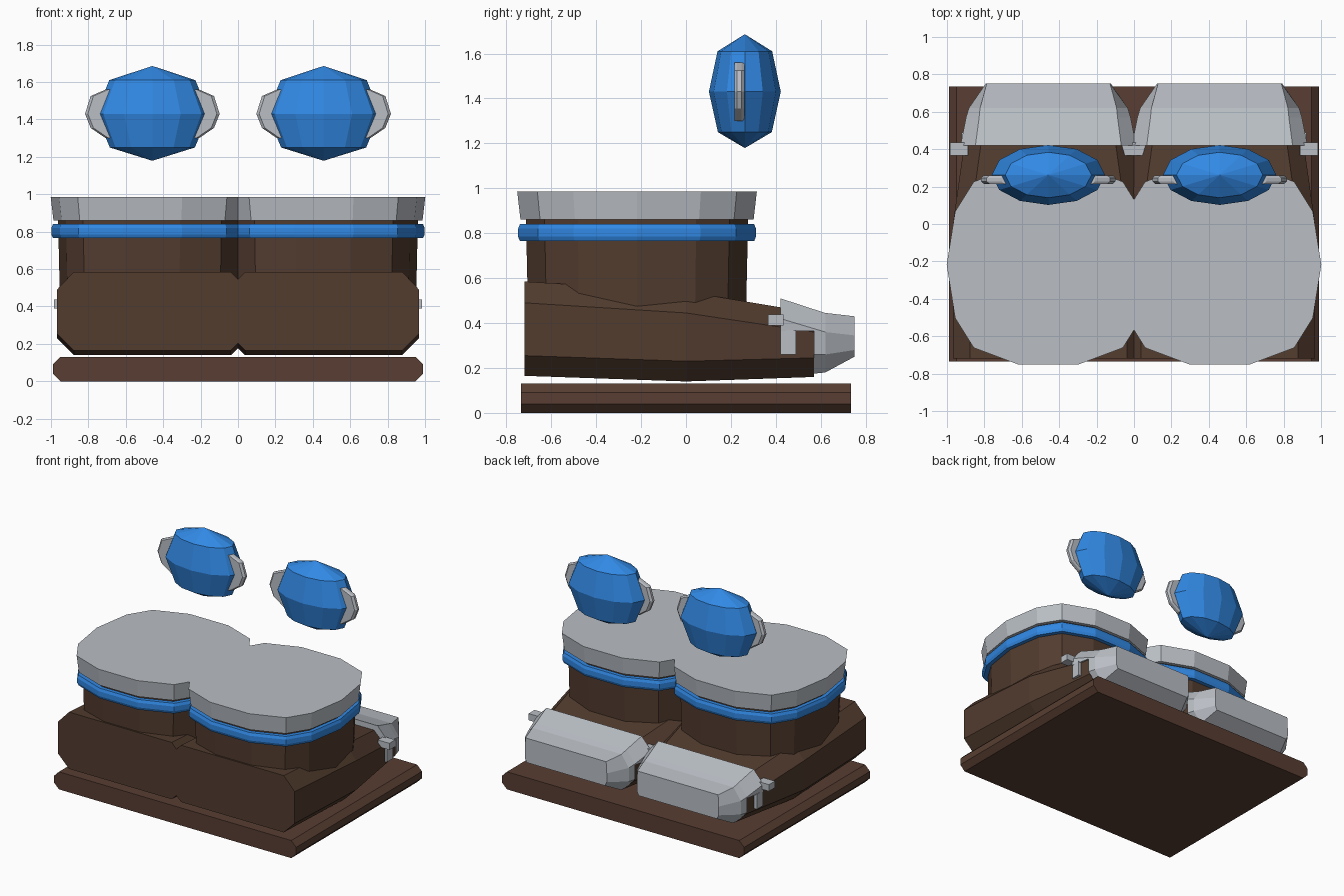
import bpy, bmesh, math

cube = bpy.data.objects.get("Cube")
if cube:
    bpy.data.objects.remove(cube, do_unlink=True)


def material(name, rgb):
    m = bpy.data.materials.new(name)
    m.use_nodes = True
    col = (*rgb, 1)
    m.diffuse_color = col
    m.node_tree.nodes["Principled BSDF"].inputs["Base Color"].default_value = col
    return m


LEATHER = material("dark brown leather", (0.085, 0.045, 0.028))
WOOD = material("reddish brown base", (0.098, 0.048, 0.032))
METAL = material("light grey metal", (0.49, 0.52, 0.56))
BLUE = material("bright blue", (0.031, 0.25, 0.78))


def loft(name, rings, mat):
    """Skin equal-length rings of points and close both ends."""
    bm = bmesh.new()
    rows = [[bm.verts.new(p) for p in ring] for ring in rings]
    n = len(rows[0])
    for a, b in zip(rows, rows[1:]):
        for i in range(n):
            j = (i + 1) % n
            bm.faces.new((a[i], a[j], b[j], b[i]))
    bm.faces.new(rows[0])
    bm.faces.new(rows[-1])
    bmesh.ops.recalc_face_normals(bm, faces=bm.faces)
    me = bpy.data.meshes.new(name)
    bm.to_mesh(me)
    bm.free()
    me.materials.append(mat)
    ob = bpy.data.objects.new(name, me)
    bpy.context.collection.objects.link(ob)
    return ob


def box(name, x, y, z, mat):
    return loft(name, [[(x[0], y[0], h), (x[1], y[0], h), (x[1], y[1], h), (x[0], y[1], h)]
                       for h in z], mat)


def section(cx, y, half):
    """Mirror a half profile of (half width, z) into a ring at depth y."""
    right = [(cx + w, y, z) for w, z in half]
    left = [(cx - w, y, z) for w, z in reversed(half)]
    return right + left


# Squarish fourteen-sided outline shared by leg, band and lid
QUARTER = [(0.5, 0.285), (0.4, 0.445), (0.16, 0.535)]
upper = [(0.545, 0)] + QUARTER + [(-x, y) for x, y in reversed(QUARTER)]
OUTLINE = upper + [(-x, -y) for x, y in upper]


def stack(name, cx, levels, mat):
    return loft(name, [[(cx + x * s, y * s - 0.218, z) for x, y in OUTLINE]
                       for s, z in levels], mat)


# Base slab with chamfered long edges
slab = [(0.95, 0), (0.99, 0.04), (0.99, 0.09), (0.95, 0.13)]
loft("base_slab", [section(0, y, slab) for y in (-0.735, 0.735)], WOOD)

for side, sx in (("left", 1), ("right", -1)):
    cx = 0.458 * sx

    # Foot: chamfered box lofted from heel to toe
    stations = [(-0.72, 0.51, 0.165, 0.255, 0.49, 0.585),
                (0.0, 0.51, 0.14, 0.23, 0.445, 0.54),
                (0.57, 0.43, 0.16, 0.245, 0.36, 0.445)]
    loft(side + "_foot",
         [section(cx, y, [(w - 0.09, a), (w, b), (w, c), (w - 0.09, d)])
          for y, w, a, b, c, d in stations], LEATHER)

    # Leg, trim band and lid
    stack(side + "_leg", cx, [(0.905, 0.4), (0.925, 0.87)], LEATHER)
    stack(side + "_band", cx,
          [(0.975, 0.765), (0.99, 0.785), (0.99, 0.82), (0.975, 0.84)], BLUE)
    stack(side + "_lid", cx, [(0.97, 0.86), (0.997, 0.985)], METAL)

    # Toe guard: hood over the foot and closed nose
    loft(side + "_toe_hood", [
        section(cx, 0.42, [(0.47, 0.365), (0.47, 0.42), (0.39, 0.51)]),
        section(cx, 0.57, [(0.44, 0.365), (0.44, 0.375), (0.37, 0.461)])], METAL)
    loft(side + "_toe_nose", [
        section(cx, 0.57, [(0.36, 0.175), (0.44, 0.26), (0.44, 0.375), (0.37, 0.461)]),
        section(cx, 0.62, [(0.36, 0.18), (0.425, 0.26), (0.425, 0.36), (0.365, 0.445)]),
        section(cx, 0.75, [(0.32, 0.25), (0.335, 0.28), (0.335, 0.345), (0.33, 0.43)])],
        METAL)

    # Floating faceted gem
    rings = [(0.01, 1.18), (0.75, 1.25), (1, 1.43), (0.76, 1.61), (0.01, 1.685)]
    angles = [math.tau * i / 12 for i in range(12)]
    loft(side + "_gem",
         [[(cx + 0.303 * s * math.cos(a), 0.262 + 0.16 * s * math.sin(a), z)
           for a in angles] for s, z in rings], BLUE)

    for end, ex in (("outer", sx), ("inner", -sx)):
        def span(a, b):
            return (cx + ex * a, cx + ex * b)

        # Toe guard side tab and hinge knob
        box(f"{side}_{end}_guard_tab", span(0.43, 0.465), (0.42, 0.49), (0.26, 0.37), METAL)
        box(f"{side}_{end}_hinge", span(0.43, 0.525), (0.365, 0.435), (0.388, 0.437), METAL)

        # Curved fin on the side of the gem
        fin = [(0.2, 1.56), (0.25, 1.56), (0.33, 1.525), (0.36, 1.43),
               (0.33, 1.355), (0.25, 1.3), (0.2, 1.3)]
        loft(f"{side}_{end}_gem_fin",
             [[(cx + ex * (x - inset), y, z) for x, z in fin]
              for y, inset in ((0.215, 0.015), (0.228, 0), (0.247, 0), (0.26, 0.015))],
             METAL)
